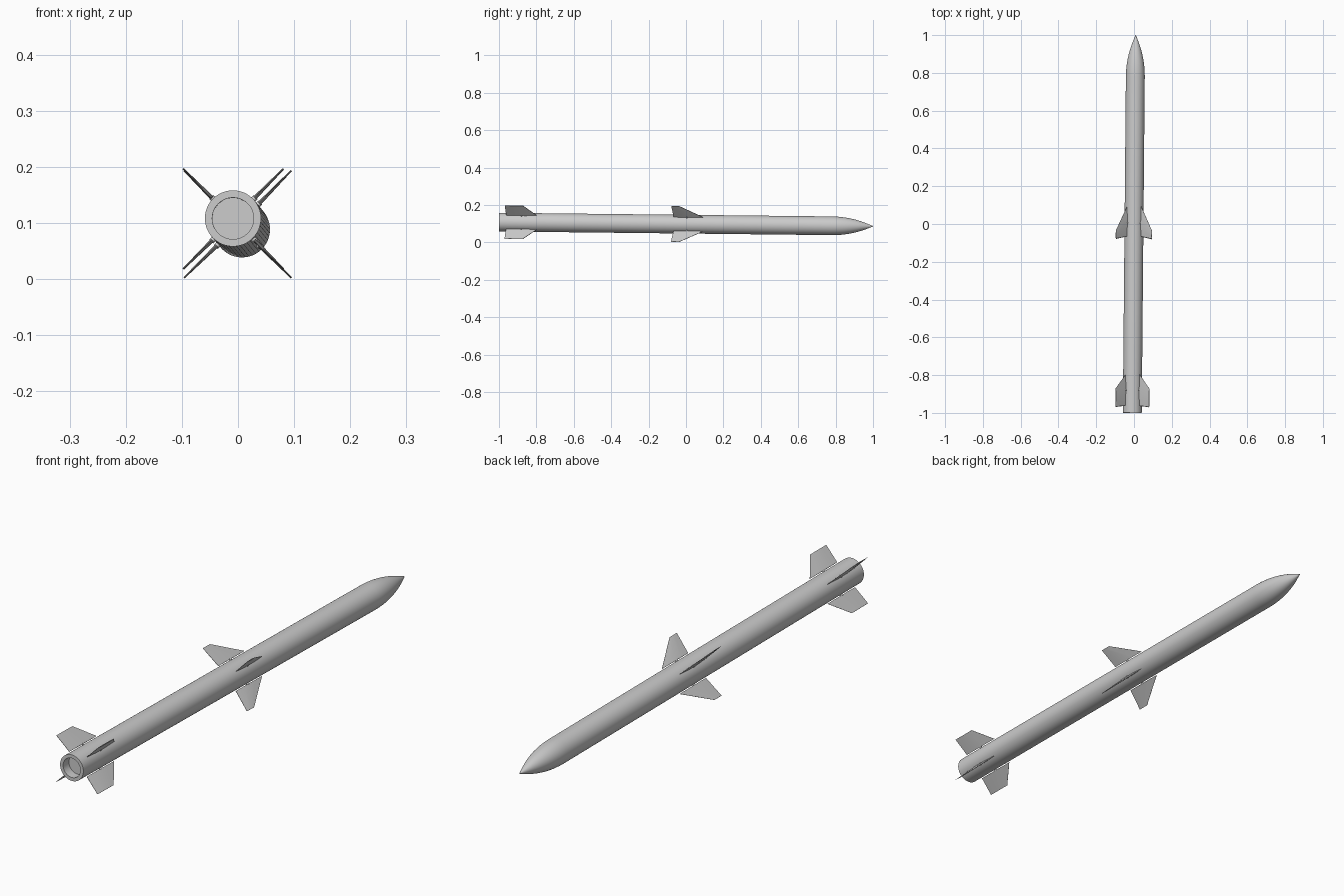
import bpy, math
from mathutils import Matrix, Vector

if "Cube" in bpy.data.objects:
    bpy.data.objects.remove(bpy.data.objects["Cube"])

# Slightly tilted long axis: local +Y runs from tail to nose
TAIL, NOSE = Vector((-0.009, -1, 0.1085)), Vector((0.009, 1, 0.0865))
AXIS = Matrix.Translation((TAIL + NOSE) / 2) @ \
    Vector((0, 1, 0)).rotation_difference(NOSE - TAIL).to_matrix().to_4x4()


def make(name, verts, faces, matrix=AXIS):
    me = bpy.data.meshes.new(name)
    me.from_pydata(verts, [], faces)
    ob = bpy.data.objects.new(name, me)
    bpy.context.collection.objects.link(ob)
    ob.matrix_world = matrix
    bpy.context.view_layer.objects.active = ob
    bpy.ops.object.select_all(action='DESELECT')
    ob.select_set(True)
    bpy.ops.object.mode_set(mode='EDIT')
    bpy.ops.mesh.select_all(action='SELECT')
    bpy.ops.mesh.normals_make_consistent(inside=False)
    bpy.ops.object.mode_set(mode='OBJECT')
    bpy.ops.object.shade_smooth_by_angle(angle=math.radians(25))
    return ob


def lathe(name, profile, n, matrix=AXIS):
    # profile: (radius, y) rings, capped at both ends
    verts = [(r * math.cos(2 * math.pi * i / n), y, r * math.sin(2 * math.pi * i / n))
             for r, y in profile for i in range(n)]
    faces = [(k * n + i, k * n + (i + 1) % n, (k + 1) * n + (i + 1) % n, (k + 1) * n + i)
             for k in range(len(profile) - 1) for i in range(n)]
    last = (len(profile) - 1) * n
    faces += [tuple(range(n)), tuple(range(last, last + n))]
    return make(name, verts, faces)if matrix is AXIS else make(name, verts, faces, matrix)


# Body with recessed exhaust and ogive nose
R, L = 0.05, 0.22
rho = (R * R + L * L) / (2 * R)
ogive = [(max(math.sqrt(rho**2 - (L * k / 10)**2) + R - rho, 0.0015), 0.78 + L * k / 10)
         for k in range(11)]
lathe("body", [(0.037, -0.965), (0.037, -1), (R, -1)] + ogive, 48)


def fin(name, angle, root, tip, reach, pivot):
    # root / tip: (trailing y, leading y); radial direction is local +X
    turn = AXIS @ Matrix.Rotation(math.radians(angle), 4, 'Y')
    verts = []
    for x, (a, b), h in ((0.0535, root, 0.0032), (reach, tip, 0.0014)):
        c = b - a
        for f, s in ((0, .25), (.3, 1), (.65, 1), (1, .15)):
            verts.append((x, a + c * f, h * s))
        for f, s in ((1, .15), (.65, 1), (.3, 1), (0, .25)):
            verts.append((x, a + c * f, -h * s))
    faces = [(i, (i + 1) % 8, 8 + (i + 1) % 8, 8 + i) for i in range(8)]
    faces += [tuple(range(8)), tuple(range(8, 16))]
    make(name, verts, faces, turn)
    # short pivot shaft joining fin and body
    shaft = turn @ Matrix.Translation((0, pivot, 0)) @ Matrix.Rotation(-math.pi / 2, 4, 'Z')
    lathe(name + "_shaft", [(0.005, 0.046), (0.005, 0.056)], 16, shaft)


# Four wings at mid body and four fins at the tail, in an X
for i in range(4):
    ang = 45 + 90 * i
    fin(f"mid_wing_{i + 1}", ang, (-0.066, 0.092), (-0.079, -0.036), 0.135, 0.005)
    fin(f"tail_fin_{i + 1}", ang, (-0.962, -0.798), (-0.969, -0.872), 0.126, -0.88)
